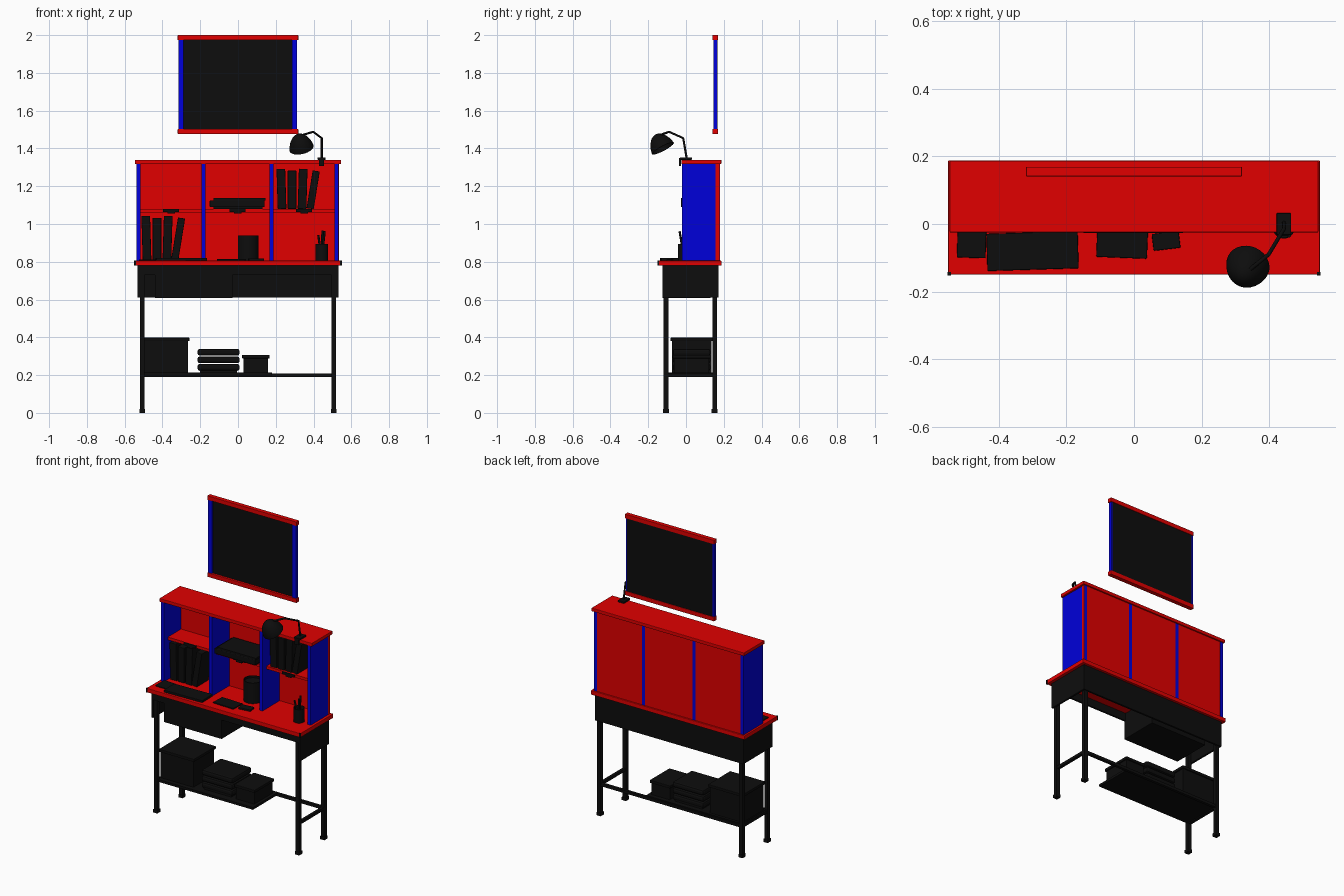
import bpy, bmesh, math
from mathutils import Vector

cube = bpy.data.objects.get("Cube")
if cube:
    bpy.data.objects.remove(cube, do_unlink=True)


def material(name, rgb):
    m = bpy.data.materials.new(name)
    m.use_nodes = True
    m.diffuse_color = (*rgb, 1)
    node = next(n for n in m.node_tree.nodes if n.type == 'BSDF_PRINCIPLED')
    node.inputs["Base Color"].default_value = (*rgb, 1)
    return m


RED = material("red", (.75, 0, 0))
BLUE = material("blue", (0, 0, .7))
BLACK = material("black", (.004, .004, .004))


def span(centre, width):
    return centre - width / 2, centre + width / 2


def rise(base, height):
    return base, base + height


def add(name, bm, mat):
    mesh = bpy.data.meshes.new(name)
    bmesh.ops.recalc_face_normals(bm, faces=bm.faces)
    bm.to_mesh(mesh)
    bm.free()
    mesh.materials.append(mat)
    obj = bpy.data.objects.new(name, mesh)
    bpy.context.collection.objects.link(obj)
    return obj


def box(name, x, y, z, mat=BLACK, bevel=0, lean=0, turn=0):
    """Box filling three (min, max) ranges, then leaned or turned about its centre."""
    bm = bmesh.new()
    bmesh.ops.create_cube(bm, size=1)
    bmesh.ops.scale(bm, verts=bm.verts, vec=[high - low for low, high in (x, y, z)])
    obj = add(name, bm, mat)
    obj.location = [(low + high) / 2 for low, high in (x, y, z)]
    obj.rotation_euler = (0, lean, turn)
    if bevel:
        mod = obj.modifiers.new("Bevel", 'BEVEL')
        mod.width, mod.segments = bevel, 2
    return obj


def lathe(name, profile, location, axis=(0, 0, 1)):
    """Turned part from (radius, height) points."""
    bm = bmesh.new()
    verts = [bm.verts.new((radius, 0, height)) for radius, height in profile]
    edges = [bm.edges.new(pair) for pair in zip(verts, verts[1:])]
    bmesh.ops.spin(bm, geom=verts + edges, cent=(0, 0, 0), axis=(0, 0, 1),
                   angle=math.tau, steps=28)
    bmesh.ops.remove_doubles(bm, verts=bm.verts, dist=.0001)
    obj = add(name, bm, BLACK)
    obj.location = location
    obj.rotation_euler = Vector(axis).to_track_quat('Z', 'Y').to_euler()
    bpy.ops.object.select_all(action='DESELECT')
    obj.select_set(True)
    bpy.context.view_layer.objects.active = obj
    bpy.ops.object.shade_smooth_by_angle(angle=math.radians(40))


def cup(name, radius, height, floor, location):
    inner = radius * .9
    lathe(name, [(0, 0), (radius, 0), (radius, height), (inner, height),
                 (inner, floor), (0, floor)], location)


def rod(name, points):
    curve = bpy.data.curves.new(name, 'CURVE')
    curve.dimensions = '3D'
    curve.bevel_depth, curve.bevel_resolution = .006, 2
    curve.use_fill_caps = True
    spline = curve.splines.new('POLY')
    spline.points.add(len(points) - 1)
    for point, position in zip(spline.points, points):
        point.co = (*position, 1)
    curve.materials.append(BLACK)
    obj = bpy.data.objects.new(name, curve)
    bpy.context.collection.objects.link(obj)


# Main heights and depths shared by the parts
DESK, SHELF, ROOF, LOW = .806, 1.08, 1.34, .213
DESK_UNDER, APRON_LOW = DESK - .027, .612
HUTCH_WALL = (DESK, ROOF - .022)
LEG_X, LEG_FRONT, LEG_BACK = .507, -.105, .152
APRON_FRONT, APRON_BACK = -.125, .172
THIN = .012

# Legs, feet, rails and lower shelf
for side, x in (("right", -LEG_X), ("left", LEG_X)):
    for end, y in (("front", LEG_FRONT), ("back", LEG_BACK)):
        box(f"{end}_{side}_leg", span(x, .024), span(y, .026), (0, DESK_UNDER))
        box(f"{end}_{side}_foot", span(x, .03), span(y, .032), (0, .02))
    box(f"{side}_side_rail", span(x, .018), (LEG_FRONT, LEG_BACK), span(.2, .018))
    box(f"{side}_apron", span(x * 1.035, THIN), (APRON_FRONT, APRON_BACK),
        (APRON_LOW, DESK_UNDER))
box("back_rail", (-LEG_X, LEG_X), span(LEG_BACK, .018), span(.2, .018))
box("lower_shelf", (-LEG_X, .18), (LEG_FRONT, LEG_BACK), (LOW - .015, LOW))

# Apron and hanging drawer
apron_x = span(0, LEG_X * 2.08)
box("back_apron", apron_x, (APRON_BACK - THIN, APRON_BACK), (APRON_LOW, DESK_UNDER))
box("front_rail", apron_x, rise(APRON_FRONT, THIN), (DESK_UNDER - .05, DESK_UNDER))
box("drawer", (-.44, -.03), (APRON_FRONT, .13), (APRON_LOW - .005, DESK_UNDER))

# Desktop with capped front corners
box("desktop", span(0, 1.1), (-.15, .188), (DESK_UNDER, DESK), RED, .003)
for x in (-.546, .546):
    box("corner_cap", span(x, .01), span(-.147, .01), (DESK_UNDER, DESK + .001))

# Hutch: uprights reach through the back, one shelf per bay, roof on top
HUTCH_BACK = (.156, .178)
uprights = (-.527, -.182, .178, .522)
for x in uprights:
    box("upright", span(x, .022), (-.02, HUTCH_BACK[1] + .001), HUTCH_WALL, BLUE)
box("hutch_back", (uprights[0], uprights[-1] + THIN), HUTCH_BACK, HUTCH_WALL, RED)
box("hutch_roof", span(0, 1.09), (-.025, .187), (HUTCH_WALL[1], ROOF), RED, .003)
for left, right in zip(uprights, uprights[1:]):
    middle = (left + right) / 2
    box("hutch_shelf", (left, right), (.02, HUTCH_BACK[0]), (SHELF - .018, SHELF), RED)
    box("shelf_label", span(middle, .086), rise(THIN, .009), (SHELF - .016, SHELF))
    box("shelf_clip", span(middle, .04), (THIN, .06), (SHELF - .025, SHELF - .016))

# Two rows of books, the last one leaning
for start, base, height in ((-.485, DESK, .237), (.23, SHELF, .212)):
    for i in range(4):
        leaning = i == 3
        box("book", span(start + .056 * i, .038 if leaning else .046), (.03, .15),
            rise(base, height - .01 * (i % 2)), BLACK, .003,
            lean=.16 if leaning else .03 * (i - 1))

# Paper tray on the middle shelf
box("tray_base", span(0, .26), (0, .14), rise(SHELF, THIN))
box("tray_stack", span(-.005, .29), (-.027, .145), (SHELF + .01, SHELF + .045), BLACK, .003)
box("tray_top", span(.008, .275), (-.027, .14), rise(SHELF + .045, THIN))

# Flat things on the desktop
for name, x, width, y, depth, height, turn in (
        ("keyboard", -.3, .27, -.08, .11, .015, .03),
        ("notepad", -.48, .085, -.055, .09, .007, -.03),
        ("tablet", -.035, .15, -.055, .09, .008, -.04),
        ("mouse", .095, .08, -.05, .05, THIN, .12)):
    box(name, span(x, width), span(y, depth), rise(DESK, height), BLACK, .003, turn=turn)

# Container and pencil cup
cup("container", .055, .133, .12, (.054, .075, DESK))
pot = Vector((.443, -.01, DESK))
cup("pencil_cup", .033, .087, .01, pot)
for tip in ((-.018, -.02, .135), (.004, THIN, .16), (.016, -.024, .155)):
    rod("pencil", [pot + Vector((0, 0, THIN)), pot + Vector(tip)])

# Clamp lamp: base, jaw, bent arm and a domed shade
LAMP_X = .443
box("lamp_base", span(LAMP_X, .043), span(0, .064), rise(ROOF, THIN), BLACK, .002)
box("lamp_clamp", span(LAMP_X, .027), span(-.031, .01), (HUTCH_WALL[1] - .01, ROOF + .01))
rod("lamp_arm", [(LAMP_X, .005, ROOF), (LAMP_X, -.015, 1.455), (.398, -.09, 1.488),
                 (.33, -.145, 1.468)])
dome = [(.065 * math.sin(a), .085 * math.cos(a) ** 1.3)
        for a in (math.pi / 2 * i / 10 for i in range(11))]
dome[-1] = (dome[-1][0], 0)
lining = [(radius * .9, height * .9) for radius, height in reversed(dome)]
lathe("lamp_shade", dome + lining, (.337, -.122, 1.4), (-.2, -.45, .85))

# Stored things on the lower shelf
for name, x, width, depth, height in (("storage_box", -.383, .235, .21, .185),
                                      ("small_box", .095, .13, .185, .094)):
    top = LOW + height
    box(name, span(x, width), span(.03, depth), (LOW, top))
    box(f"{name}_lid", span(x, width + .016), span(.03, depth + .016),
        (top - .018, top), BLACK, .003)
for i in range(3):
    box("folded_cloth", span(-.103, .223), span(.03, .2), rise(LOW + .01 + .04 * i, .036),
        BLACK, THIN)
box("cloth_tray", span(-.103, .195), span(.03, .18), rise(LOW, THIN))

# Wall board with its frame
BOARD_LOW, BOARD_TOP, RAIL = 1.476, 2, .027
BOARD_Y = .155
box("board_panel", span(0, .612), rise(BOARD_Y, .011), (BOARD_LOW + RAIL, BOARD_TOP - RAIL))
for x in (-.302, .299):
    box("board_side", span(x, .028), span(BOARD_Y, .02), (BOARD_LOW + RAIL, BOARD_TOP - RAIL), BLUE)
for z in (BOARD_LOW, BOARD_TOP - RAIL):
    box("board_rail", span(0, .638), span(BOARD_Y, .028), rise(z, RAIL), RED, .002)
